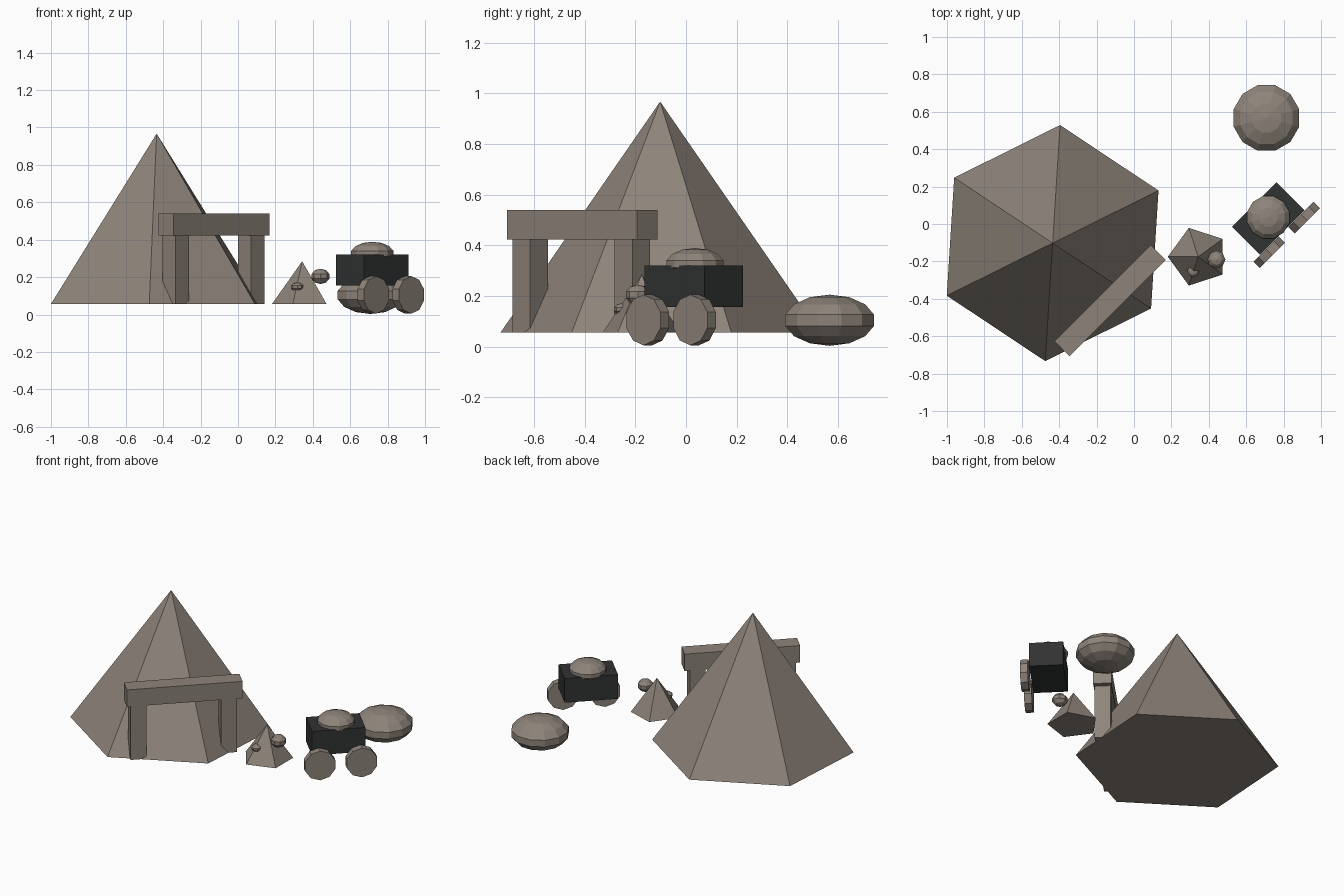
import bpy
from math import radians

if "Cube" in bpy.data.objects:
    bpy.data.objects.remove(bpy.data.objects["Cube"])

D45 = radians(45)


def material(name, rgb):
    m = bpy.data.materials.new(name)
    m.diffuse_color = (*rgb, 1)
    m.use_nodes = True
    m.node_tree.nodes["Principled BSDF"].inputs["Base Color"].default_value = m.diffuse_color
    return m


STONE = material("warm_stone", (0.27, 0.23, 0.195))
DARK = material("charcoal", (0.031, 0.032, 0.032))


def finish(name, mat):
    o = bpy.context.object
    o.name = name
    o.data.materials.append(mat)
    return o


def box(name, center, size, mat=STONE):
    bpy.ops.mesh.primitive_cube_add(size=1, location=center, rotation=(0, 0, D45))
    bpy.context.object.scale = size
    return finish(name, mat)


def pyramid(name, sides, center, radius, z0, z1, turn):
    # the first base corner points to +y before turning
    bpy.ops.mesh.primitive_cone_add(vertices=sides, radius1=radius, radius2=0, depth=z1 - z0,
                                    location=(*center, (z0 + z1) / 2),
                                    rotation=(0, 0, radians(turn)))
    return finish(name, STONE)


def ellipsoid(name, center, radius, height, segments=12, rings=7):
    bpy.ops.mesh.primitive_uv_sphere_add(segments=segments, ring_count=rings, radius=1,
                                         location=center, rotation=(0, 0, D45))
    bpy.context.object.scale = (radius, radius, height)
    return finish(name, STONE)


# Large six-sided tent
pyramid("large_tent", 6, (-0.435, -0.102), 0.632, 0.055, 0.967, -3.6)

# Gate: two posts and a beam on the diagonal
box("gate_beam", (-0.128, -0.41, 0.481), (0.728, 0.113, 0.116))
for side, (x, y) in (("left", (-0.333, -0.615)), ("right", (0.07, -0.212))):
    box(f"gate_post_{side}", (x, y, 0.24), (0.1, 0.1, 0.37))

# Small five-sided mound with two pebbles
pyramid("small_mound", 5, (0.343, -0.175), 0.162, 0.055, 0.285, 90)
ellipsoid("large_pebble", (0.441, -0.19, 0.204), 0.05, 0.041, 8, 5)
ellipsoid("small_pebble", (0.317, -0.252, 0.147), 0.034, 0.024, 8, 5)

# Cart: dark body, load on top, two wheels on the near side
box("cart_body", (0.718, 0.03, 0.238), (0.336, 0.213, 0.165), DARK)
ellipsoid("cart_load", (0.718, 0.036, 0.327), 0.1195, 0.062)
for end, (x, y) in (("rear", (0.723, -0.151)), ("front", (0.91, 0.034))):
    bpy.ops.mesh.primitive_cylinder_add(vertices=10, radius=0.1, depth=0.048,
                                        location=(x, y, 0.105),
                                        rotation=(radians(90), 0, D45))
    finish(f"{end}_wheel", STONE)

# Flattened boulder behind the cart
ellipsoid("boulder", (0.708, 0.567, 0.104), 0.186, 0.101)
